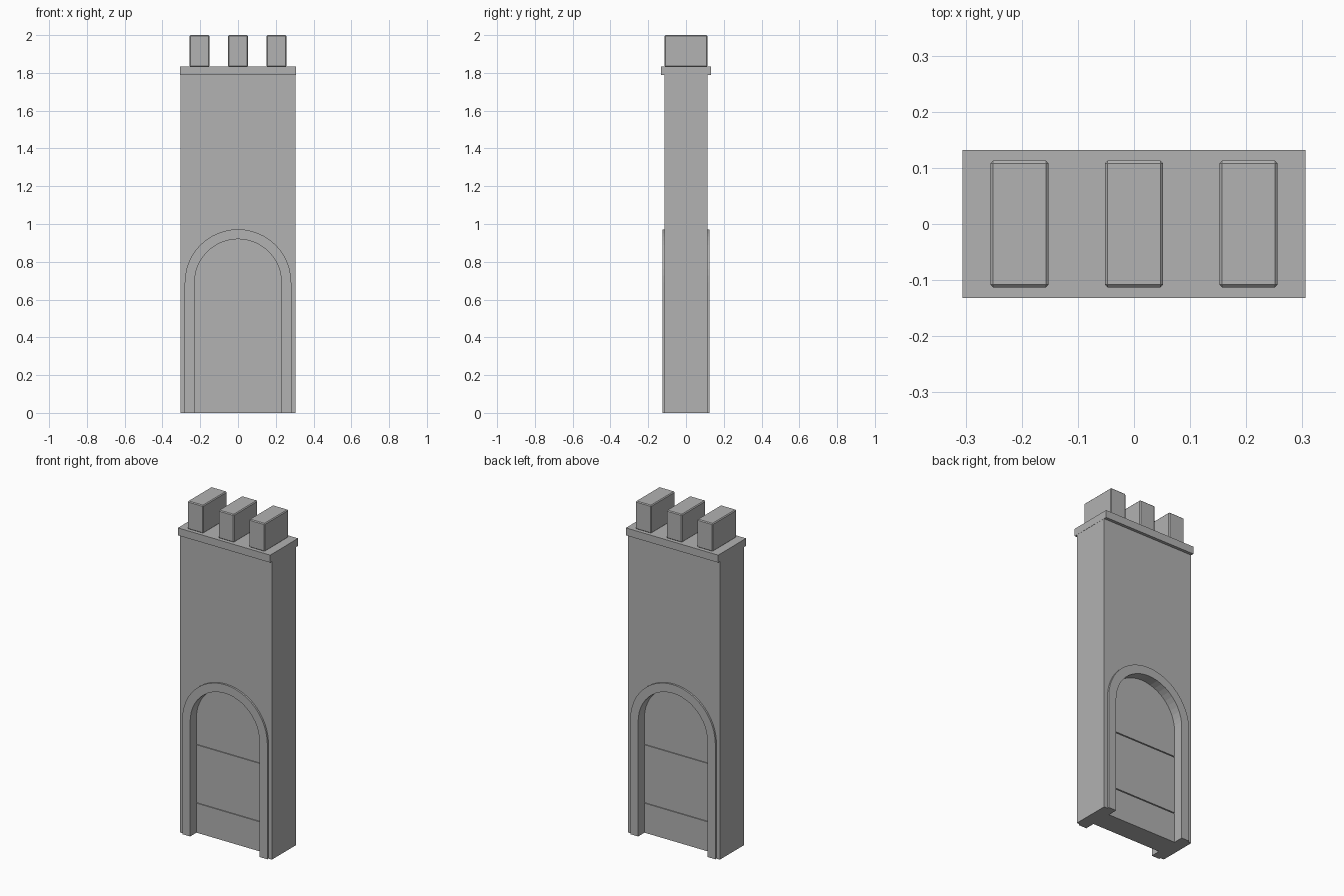
import bpy, bmesh, math

if "Cube" in bpy.data.objects:
    bpy.data.objects.remove(bpy.data.objects["Cube"])

stone = bpy.data.materials.new("grey stone")
stone.use_nodes = True
GREY = (0.445, 0.445, 0.445, 1)
stone.diffuse_color = GREY
stone.node_tree.nodes["Principled BSDF"].inputs["Base Color"].default_value = GREY

SPRING = 0.69      # height where the arch curve begins
DOOR_Y = 0.065     # depth of the recessed door face


def finish(name, bm):
    bmesh.ops.recalc_face_normals(bm, faces=bm.faces)
    mesh = bpy.data.meshes.new(name)
    bm.to_mesh(mesh)
    bm.free()
    mesh.materials.append(stone)
    obj = bpy.data.objects.new(name, mesh)
    bpy.context.collection.objects.link(obj)
    return obj


def box(name, x, y, z, bevel=0):
    """Box from (min, max) ranges on each axis."""
    bm = bmesh.new()
    bmesh.ops.create_cube(bm, size=1)
    for v in bm.verts:
        v.co = [sum(r) / 2 + c * (r[1] - r[0]) for c, r in zip(v.co, (x, y, z))]
    if bevel:
        bmesh.ops.bevel(bm, geom=bm.edges[:], offset=bevel, segments=1,
                        affect='EDGES', profile=0.5)
    return finish(name, bm)


def arch_line(radius, base, steps=24):
    """Round-headed outline from the right foot over the top to the left foot."""
    curve = [(radius * math.cos(math.pi * i / steps),
              SPRING + radius * math.sin(math.pi * i / steps)) for i in range(steps + 1)]
    return [(radius, base)] + curve + [(-radius, base)]


def extrude(name, outline, y0, y1):
    """Solid with an x-z outline, running from y0 to y1."""
    bm = bmesh.new()
    face = bm.faces.new([bm.verts.new((x, y0, z)) for x, z in outline])
    grown = bmesh.ops.extrude_face_region(bm, geom=[face])["geom"]
    for v in grown:
        if isinstance(v, bmesh.types.BMVert):
            v.co.y = y1
    return finish(name, bm)


def cut(target, cutter):
    mod = target.modifiers.new("cut", 'BOOLEAN')
    mod.operation, mod.solver, mod.object = 'DIFFERENCE', 'EXACT', cutter
    bpy.context.view_layer.update()
    graph = bpy.context.evaluated_depsgraph_get()
    mesh = bpy.data.meshes.new_from_object(target.evaluated_get(graph))
    target.modifiers.clear()
    target.data = mesh
    bpy.data.objects.remove(cutter)


# Wall slab with an arched recess and door grooves on both faces
wall = box("wall", (-0.305, 0.305), (-0.114, 0.114), (0, 1.79))
for side, label in ((-1, "front"), (1, "back")):
    cut(wall, extrude("recess_cutter", arch_line(0.255, -0.1), side * DOOR_Y, side * 0.2))
    for z in (0.18, 0.53):
        ys = sorted((side * (DOOR_Y - 0.006), side * (DOOR_Y + 0.01)))
        cut(wall, box("groove_cutter", (-0.24, 0.24), ys, (z - 0.003, z + 0.003)))

    # Raised arch surround
    band = arch_line(0.282, 0) + arch_line(0.23, 0)[::-1]
    extrude(label + "_arch_surround", band, side * (DOOR_Y - 0.003), side * 0.125)

# Coping along the top
box("coping", (-0.306, 0.306), (-0.132, 0.132), (1.788, 1.833))

# Battlement blocks
for label, x in (("right", -0.204), ("middle", 0), ("left", 0.204)):
    box(label + "_merlon", (x - 0.052, x + 0.052), (-0.113, 0.113), (1.832, 2), bevel=0.005)
